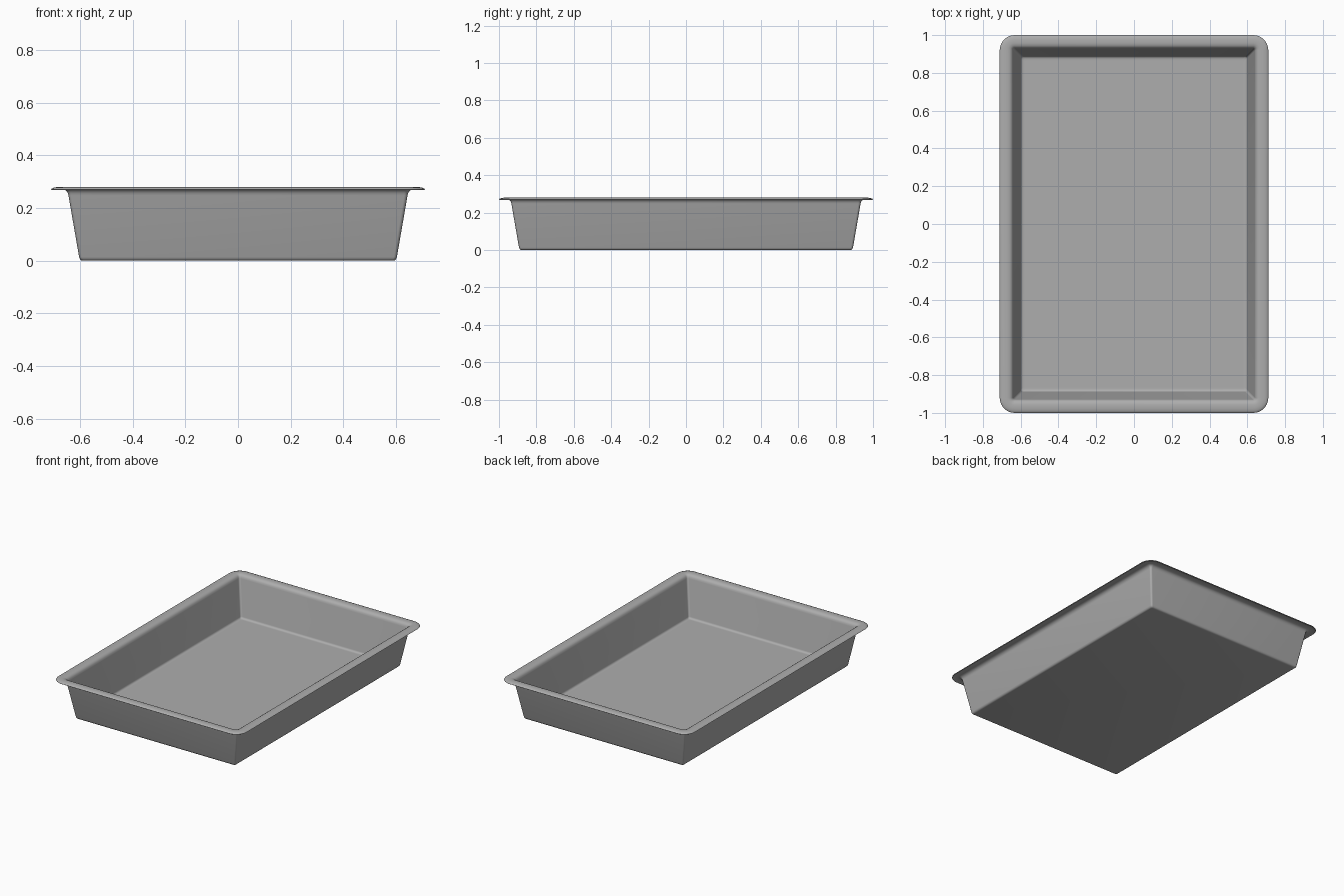
import bpy, bmesh, math

if "Cube" in bpy.data.objects:
    bpy.data.objects.remove(bpy.data.objects["Cube"])

HX, HY = 0.711, 1.0     # outer half sizes of the rim
SEG = 8                 # segments per rounded corner

# closed shell section: (inset from rim edge, height), under the floor -> rim -> inside floor
PROFILE = [
    (0.122, 0.000), (0.115, 0.0015), (0.110, 0.006), (0.107, 0.014),
    (0.0665, 0.248), (0.064, 0.257), (0.059, 0.265), (0.051, 0.2705),
    (0.040, 0.2725), (0.025, 0.2725), (0.012, 0.271), (0.003, 0.2685),
    (0.000, 0.271), (0.003, 0.2745), (0.012, 0.278), (0.025, 0.280),
    (0.042, 0.280), (0.054, 0.278), (0.063, 0.273), (0.069, 0.265),
    (0.072, 0.254), (0.1115, 0.020), (0.113, 0.0145), (0.1165, 0.0105),
    (0.121, 0.008), (0.127, 0.007), (0.135, 0.007),
]


def ring(bm, inset, z):
    """Rounded rectangle of vertices at one level of the profile."""
    hx, hy = HX - inset, HY - inset
    r = max(0.08 - inset, 0.012)
    verts = []
    for k, (sx, sy) in enumerate([(1, 1), (-1, 1), (-1, -1), (1, -1)]):
        for i in range(SEG + 1):
            a = math.pi / 2 * (k + i / SEG)
            verts.append(bm.verts.new((sx * (hx - r) + r * math.cos(a),
                                       sy * (hy - r) + r * math.sin(a), z)))
    return verts


# loft the pan through its rings and close both floors
bm = bmesh.new()
rings = [ring(bm, d, z) for d, z in PROFILE]
for a, b in zip(rings, rings[1:]):
    n = len(a)
    for i in range(n):
        j = (i + 1) % n
        bm.faces.new((a[i], a[j], b[j], b[i]))
bm.faces.new(rings[0][::-1])
bm.faces.new(rings[-1])
bmesh.ops.recalc_face_normals(bm, faces=bm.faces[:])

mesh = bpy.data.meshes.new("baking_pan")
bm.to_mesh(mesh)
bm.free()
pan = bpy.data.objects.new("baking_pan", mesh)
bpy.context.collection.objects.link(pan)

# dark grey metal
metal = bpy.data.materials.new("dark_metal")
metal.diffuse_color = (0.42, 0.42, 0.42, 1)
metal.use_nodes = True
metal.node_tree.nodes["Principled BSDF"].inputs["Base Color"].default_value = metal.diffuse_color
mesh.materials.append(metal)

# smooth shading
bpy.context.view_layer.objects.active = pan
pan.select_set(True)
bpy.ops.object.shade_smooth_by_angle(angle=math.radians(50))
